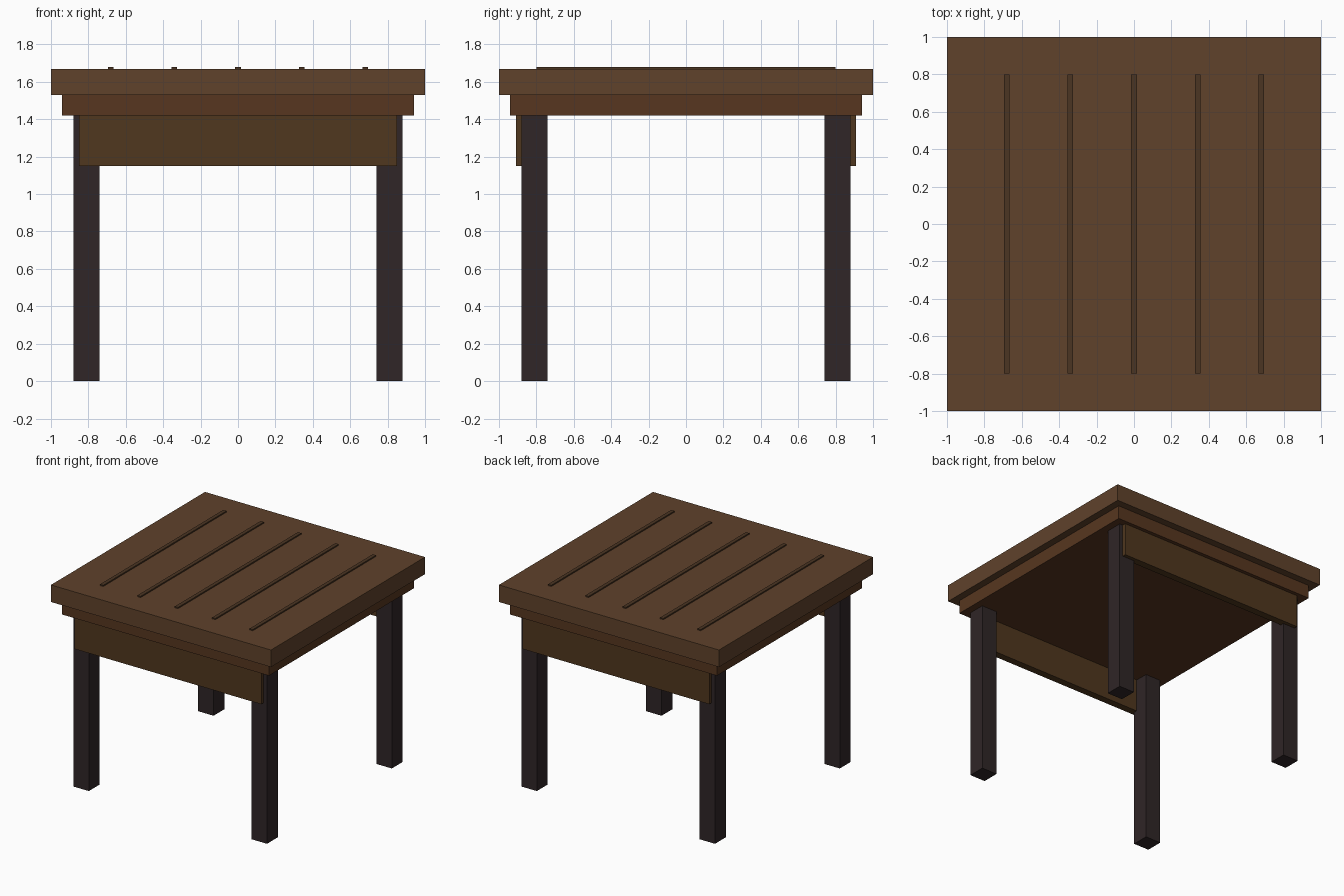
import bpy

if "Cube" in bpy.data.objects:
    bpy.data.objects.remove(bpy.data.objects["Cube"])


def material(name, rgb):
    mat = bpy.data.materials.new(name)
    mat.diffuse_color = (*rgb, 1)
    mat.use_nodes = True
    mat.node_tree.nodes["Principled BSDF"].inputs["Base Color"].default_value = mat.diffuse_color
    return mat


def box(name, lo, hi, mat):
    """Axis-aligned box between two corners."""
    bpy.ops.mesh.primitive_cube_add(size=1, location=[(a + b) / 2 for a, b in zip(lo, hi)])
    obj = bpy.context.object
    obj.name = name
    obj.scale = [b - a for a, b in zip(lo, hi)]
    bpy.ops.object.transform_apply(location=False, rotation=False, scale=True)
    obj.data.materials.append(mat)
    return obj


top_wood = material("top_wood", (0.115, 0.054, 0.024))
frame_wood = material("frame_wood", (0.095, 0.037, 0.014))
apron_wood = material("apron_wood", (0.080, 0.038, 0.013))
leg_wood = material("leg_wood", (0.029, 0.019, 0.020))
strip_wood = material("strip_wood", (0.070, 0.035, 0.016))

# Table top and the stepped frame beneath it
box("table_top", (-1, -1, 1.53), (1, 1, 1.67), top_wood)
box("under_frame", (-0.94, -0.94, 1.42), (0.94, 0.94, 1.53), frame_wood)

# Thin raised plank strips
for i in range(-2, 3):
    x = i * 0.34
    box("plank_strip", (x - 0.015, -0.8, 1.668), (x + 0.015, 0.8, 1.68), strip_wood)

# Front and back aprons
box("front_apron", (-0.85, -0.91, 1.15), (0.85, -0.85, 1.42), apron_wood)
box("back_apron", (-0.85, 0.85, 1.15), (0.85, 0.91, 1.42), apron_wood)

# Four square legs
for name, sy in (("front_leg", -1), ("back_leg", 1)):
    for sx in (-1, 1):
        x, y = sx * 0.81, sy * 0.81
        box(name, (x - 0.07, y - 0.07, 0), (x + 0.07, y + 0.07, 1.42), leg_wood)
